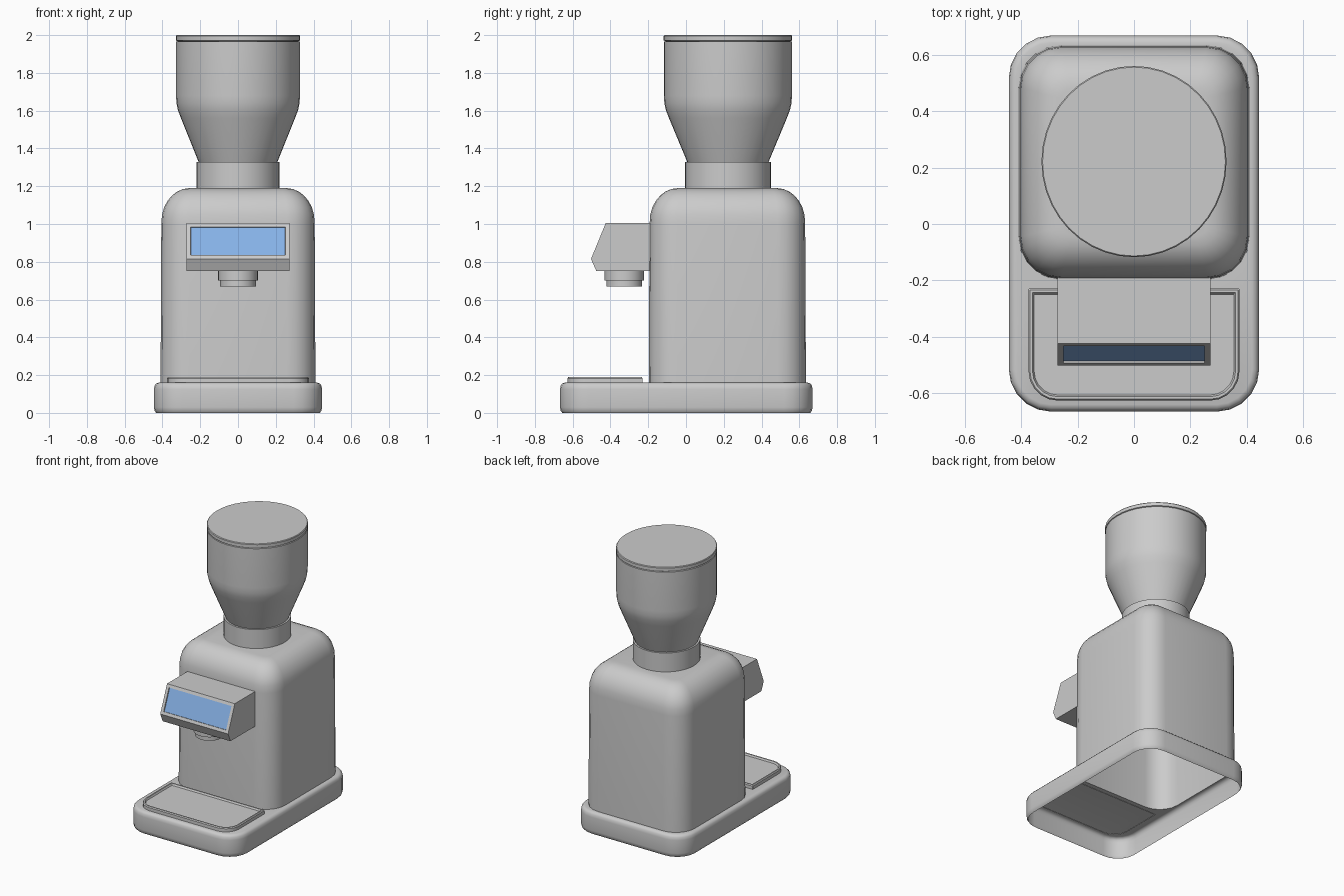
import bpy, bmesh, math

if "Cube" in bpy.data.objects:
    bpy.data.objects.remove(bpy.data.objects["Cube"])

def material(name, rgb):
    m = bpy.data.materials.new(name)
    m.diffuse_color = (*rgb, 1)
    m.use_nodes = True
    m.node_tree.nodes["Principled BSDF"].inputs["Base Color"].default_value = m.diffuse_color
    return m

GREY = material("light grey", (0.6, 0.6, 0.6))
BLUE = material("screen blue", (0.27, 0.50, 0.90))

def finish(name, bm, angle=35, normals=False):
    if normals:
        bmesh.ops.recalc_face_normals(bm, faces=bm.faces)
    me = bpy.data.meshes.new(name)
    bm.to_mesh(me)
    bm.free()
    ob = bpy.data.objects.new(name, me)
    bpy.context.collection.objects.link(ob)
    me.materials.append(GREY)
    bpy.ops.object.select_all(action='DESELECT')
    ob.select_set(True)
    bpy.context.view_layer.objects.active = ob
    bpy.ops.object.shade_smooth_by_angle(angle=math.radians(angle))
    return ob

def rounded(hx, y0, y1, z, rf, rb, n=5):
    """Counter-clockwise rounded rectangle, front and back corner radii."""
    pts = []
    for sx, y, r, a0 in ((1, y0, rf, -90), (1, y1, rb, 0), (-1, y1, rb, 90), (-1, y0, rf, 180)):
        cx = sx * (hx - r)
        cy = y + r if y == y0 else y - r
        for i in range(n + 1):
            a = math.radians(a0 + 90 * i / n)
            pts.append((cx + r * math.cos(a), cy + r * math.sin(a), z))
    return pts

def ring(rx, ry, cy, z, n=40):
    return [(rx * math.cos(2 * math.pi * i / n), cy + ry * math.sin(2 * math.pi * i / n), z)
            for i in range(n)]

def loft(name, loops, cap_end=False, cap_start=False, angle=35):
    """Skin stacked loops from bottom to top."""
    bm = bmesh.new()
    rows = [[bm.verts.new(p) for p in lp] for lp in loops]
    n = len(rows[0])
    for a, b in zip(rows, rows[1:]):
        for i in range(n):
            j = (i + 1) % n
            bm.faces.new((a[i], a[j], b[j], b[i]))
    if cap_end:
        bm.faces.new(rows[-1])
    if cap_start:
        bm.faces.new(rows[0][::-1])
    return finish(name, bm, angle)

# hollow base, open underneath, its top reaching in to the body
def base_loop(d, z):
    return rounded(0.445 - d, -0.667 + d, 0.67 - d, z, 0.15 - d, 0.15 - d)

def body_loop(d, z):
    r = max(0.15 - 0.75 * d, 0.03)
    return rounded(0.41 - d, -0.197 + d, 0.635 - d, z, r, r)

base = [base_loop(0.012, 0), base_loop(0.003, 0.012), base_loop(0, 0.03), base_loop(0, 0.125)]
base += [base_loop(0.025 * (1 - math.cos(t)), 0.13 + 0.03 * math.sin(t))
         for t in (math.pi / 6, math.pi / 3, math.pi / 2)]
base.append(body_loop(0, 0.16))
loft("base", base, angle=40)

# hollow body with a softly rounded top
body = [body_loop(0, 0.16), body_loop(0.004, 1.0)]
body += [body_loop(0.004 + 0.15 * (1 - math.cos(t)), 1.01 + 0.18 * math.sin(t))
         for t in [math.pi / 2 * i / 7 for i in range(1, 8)]]
loft("body", body, cap_end=True, angle=40)

# drip tray with raised rim
def tray_loop(d, z):
    return rounded(0.375 - d, -0.628 + d, -0.23 - d, z, 0.105 - d, 0.002)

loft("drip_tray", [tray_loop(0, 0.158), tray_loop(0, 0.183), tray_loop(0.005, 0.19),
                   tray_loop(0.014, 0.19), tray_loop(0.02, 0.178)], cap_end=True)

# control head with a recessed screen in its sloping face
bm = bmesh.new()
profile = [(-0.18, 1.005), (-0.425, 1.005), (-0.503, 0.815), (-0.475, 0.752), (-0.18, 0.752)]
left = [bm.verts.new((-0.272, y, z)) for y, z in profile]
right = [bm.verts.new((0.272, y, z)) for y, z in profile]
bm.faces.new(left)
bm.faces.new(right[::-1])
sides = []
for i in range(5):
    j = (i + 1) % 5
    sides.append(bm.faces.new((left[i], right[i], right[j], left[j])))
bmesh.ops.recalc_face_normals(bm, faces=bm.faces)
bmesh.ops.inset_region(bm, faces=[sides[1]], thickness=0.03)
bmesh.ops.inset_region(bm, faces=[sides[1]], thickness=0.001, depth=-0.008)
sides[1].material_index = 1
head = finish("control_head", bm, 25)
head.data.materials.append(BLUE)

# outlet spout
def spout(r, z):
    return ring(r, r, -0.327, z, 32)

loft("outlet_spout", [spout(0.08, 0.67), spout(0.095, 0.67), spout(0.095, 0.70),
                      spout(0.105, 0.70), spout(0.105, 0.76)], cap_start=True)

# collar, bean hopper and lid, all slightly deeper than wide
def hop(r, z):
    return ring(r, r * 1.033, 0.222, z)

loft("hopper_collar", [hop(0.22, 1.17), hop(0.22, 1.327), hop(0.20, 1.327)], cap_end=True)
loft("bean_hopper", [hop(0.205, 1.32), hop(0.302, 1.56), hop(0.318, 1.603), hop(0.326, 1.64),
                     hop(0.328, 1.68), hop(0.328, 1.965), hop(0.318, 1.968)], cap_end=True)
loft("hopper_lid", [hop(0.318, 1.966), hop(0.329, 1.972), hop(0.329, 1.995), hop(0.325, 2.0)],
     cap_end=True, cap_start=True)
